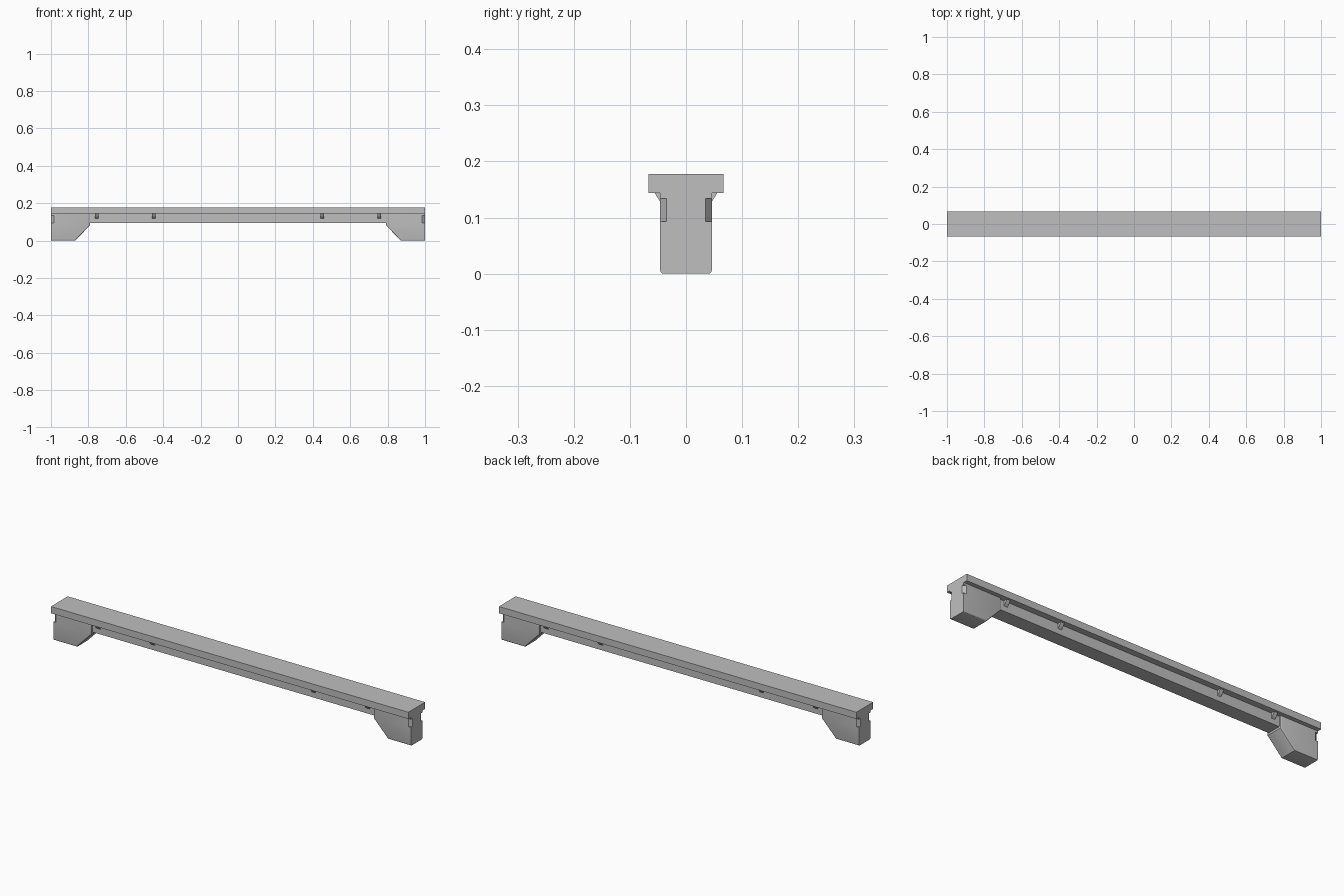
import bpy
import bmesh
from mathutils import Vector

default = bpy.data.objects.get("Cube")
if default:
    bpy.data.objects.remove(default)

grey = bpy.data.materials.new("plain_grey")
grey.use_nodes = True
colour = (0.52, 0.52, 0.52, 1)
grey.diffuse_color = colour
grey.node_tree.nodes["Principled BSDF"].inputs["Base Color"].default_value = colour

CAP_Z, TOP_Z = 0.144, 0.178
LEG_Y, BEAM_Y, CAP_Y = 0.046, 0.036, 0.067


def prism(name, profile, place, start, end, bevel_rule=None):
    """Extrude a 2D profile; place(a, b, t) turns it into a 3D point."""
    bm = bmesh.new()
    rings = [[bm.verts.new(place(a, b, t)) for a, b in profile] for t in (start, end)]
    bm.faces.new(rings[0])
    bm.faces.new(rings[1])
    n = len(profile)
    for i in range(n):
        j = (i + 1) % n
        bm.faces.new((rings[0][i], rings[0][j], rings[1][j], rings[1][i]))
    if bevel_rule:
        edges = [e for e in bm.edges if bevel_rule(*(v.co for v in e.verts))]
        bmesh.ops.bevel(bm, geom=edges, offset=0.006, segments=3, profile=0.5,
                        affect='EDGES')
    bmesh.ops.recalc_face_normals(bm, faces=bm.faces)
    mesh = bpy.data.meshes.new(name)
    bm.to_mesh(mesh)
    bm.free()
    mesh.materials.append(grey)
    obj = bpy.data.objects.new(name, mesh)
    bpy.context.collection.objects.link(obj)
    return obj


def along_x(a, b, t):
    return Vector((t, a, b))


def rect(half, low, high):
    return [(-half, low), (half, low), (half, high), (-half, high)]


# Flat top slab and the narrower beam beneath it
prism("top_slab", rect(CAP_Y, CAP_Z, TOP_Z), along_x, -1, 1)
prism("lower_beam", rect(BEAM_Y, 0.093, CAP_Z), along_x, -0.8, 0.8)


def rounded_edge(p, q):
    """Long side edges of the foot, apart from the outer end and top."""
    same_side = abs(p.y - q.y) < 0.001
    outer = min(abs(p.x), abs(q.x)) > 0.99
    top = min(p.z, q.z) > CAP_Z - 0.001
    return same_side and not outer and not top


for sx, side in ((1, "left"), (-1, "right")):
    # End foot with a sloping inner corner
    foot = prism(side + "_foot",
                 [(1, 0), (0.87, 0), (0.79, 0.083), (0.79, CAP_Z), (1, CAP_Z)],
                 lambda a, b, t: Vector((sx * a, t, b)), -LEG_Y, LEG_Y, rounded_edge)

    for sy, face in ((1, "back"), (-1, "front")):
        # Slanted nick in the outer corner of the foot
        cutter = prism(f"{side}_{face}_nick_cutter",
                       [(0.97, 0.057), (1.015, 0.024), (1.03, 0.08)],
                       lambda a, b, t: Vector((sx * a, sy * b, t)), 0.093, 0.134)
        cutter.hide_render = True
        cutter.hide_viewport = True
        cut = foot.modifiers.new("nick", 'BOOLEAN')
        cut.operation = 'DIFFERENCE'
        cut.solver = 'EXACT'
        cut.object = cutter

        # Small wedge catches under the slab
        for x, place in ((0.755, "outer"), (0.45, "inner")):
            prism(f"{side}_{face}_{place}_catch",
                  [(BEAM_Y - 0.002, CAP_Z), (0.056, CAP_Z), (0.046, 0.128),
                   (BEAM_Y, 0.119), (BEAM_Y - 0.002, 0.119)],
                  lambda a, b, t: Vector((sx * t, sy * a, b)), x - 0.01, x + 0.01)

    # Smooth shading on the rounded edges only
    bpy.ops.object.select_all(action='DESELECT')
    foot.select_set(True)
    bpy.context.view_layer.objects.active = foot
    bpy.ops.object.shade_smooth_by_angle()
